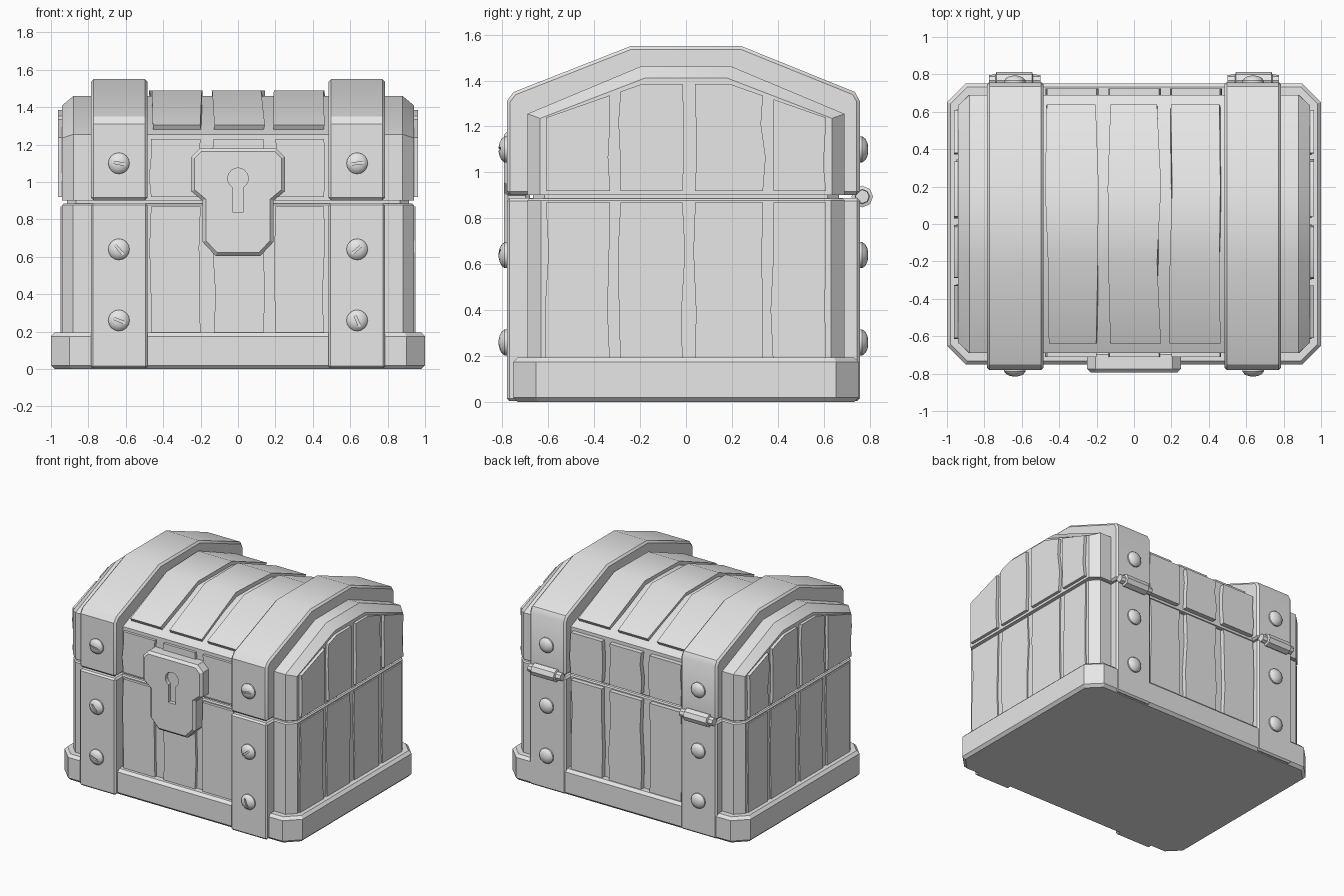
import bpy, bmesh, random
from math import sin, cos, pi, radians

random.seed(4)
cube = bpy.data.objects.get("Cube")
if cube:
    bpy.data.objects.remove(cube, do_unlink=True)

grey = bpy.data.materials.new("plain grey")
grey.use_nodes = True
grey.diffuse_color = (0.8, 0.8, 0.8, 1)
for node in grey.node_tree.nodes:
    if node.type == 'BSDF_PRINCIPLED':
        node.inputs["Base Color"].default_value = (0.8, 0.8, 0.8, 1)


def place(axis, pos, u, v):
    return {'x': (pos, u, v), 'y': (u, pos, v), 'z': (u, v, pos)}[axis]


def loft(name, axis, sections, bevel=0.0, jitter=0.0, smooth=True):
    """Skin a list of (position, outline) sections along an axis and cap the ends."""
    bm = bmesh.new()
    rings = []
    for pos, outline in sections:
        rings.append([bm.verts.new(place(axis, pos + random.uniform(-jitter, jitter), u, v))
                      for u, v in outline])
    for a, b in zip(rings, rings[1:]):
        for i in range(len(a)):
            j = (i + 1) % len(a)
            bm.faces.new((a[i], a[j], b[j], b[i]))
    bm.faces.new(rings[0])
    bm.faces.new(rings[-1])
    bmesh.ops.recalc_face_normals(bm, faces=bm.faces)
    if bevel:
        sharp = [e for e in bm.edges if e.calc_face_angle(0) > 1.0]
        bmesh.ops.bevel(bm, geom=sharp, offset=bevel, segments=1, affect='EDGES', clamp_overlap=True)
    mesh = bpy.data.meshes.new(name)
    bm.to_mesh(mesh)
    bm.free()
    mesh.materials.append(grey)
    if smooth:
        mesh.shade_smooth()
        mesh.set_sharp_from_angle(angle=radians(30))
    obj = bpy.data.objects.new(name, mesh)
    bpy.context.collection.objects.link(obj)
    return obj


def prism(name, axis, outline, a, b, **options):
    return loft(name, axis, [(a, outline), (b, outline)], **options)


def mirrored(half):
    """Complete a symmetric outline from its right half, listed bottom to top."""
    return half + [(-u, v) for u, v in reversed(half)]


def octagon(w, d, c):
    return mirrored([(w - c, -d), (w, c - d), (w, d - c), (w - c, d)])


def circle(r, n=16, cu=0.0, cv=0.0):
    return [(cu + r * cos(2 * pi * i / n), cv + r * sin(2 * pi * i / n)) for i in range(n)]


def cut(obj, cutter):
    cutter.hide_render = True
    cutter.hide_viewport = True
    mod = obj.modifiers.new("cut", 'BOOLEAN')
    mod.operation = 'DIFFERENCE'
    mod.solver = 'EXACT'
    mod.object = cutter


def plank(name, axis, u0, u1, bottom, top, a, b, kinks=()):
    """Slightly crooked board; top is a height function of u."""
    def edge(u):
        return [(u + random.uniform(-0.012, 0.012), bottom + (top(u) - bottom) * t) for t in (0.35, 0.7)]
    ridge = [(k, top(k)) for k in sorted(kinks, reverse=True) if u0 < k < u1]
    outline = ([(u0, bottom), (u1, bottom)] + edge(u1) + [(u1, top(u1))] + ridge
               + [(u0, top(u0))] + edge(u0)[::-1])
    prism(name, axis, outline, a, b)


# Plinth, chest and lid
prism("plinth", 'z', octagon(1.0, 0.752, 0.1), 0, 0.195, bevel=0.02)
prism("chest_body", 'z', octagon(0.94, 0.69, 0.058), 0.1, 0.886, bevel=0.008)
prism("inner_core", 'z', octagon(0.915, 0.665, 0.05), 0.85, 0.95)
lid_mid = mirrored([(0.69, 0.902), (0.69, 1.255), (0.2, 1.46)])
lid_end = mirrored([(0.635, 0.902), (0.635, 1.235), (0.18, 1.41)])
loft("lid", 'x', [(-0.94, lid_end), (-0.88, lid_mid), (0.88, lid_mid), (0.94, lid_end)])

# Boards between the straps, on the front, back and over the lid
roof = mirrored([(0.6, 1.24), (0.64, 1.305), (0.2, 1.49)])
roof += [(-0.18, 1.42), (0.18, 1.42)]
for x0, x1 in ((-0.465, -0.2), (-0.13, 0.135), (0.2, 0.46)):
    prism("roof_board", 'x', roof, x0, x1, jitter=0.012)
    for side, a, b in (("front", -0.66, -0.71), ("back", 0.66, 0.725)):
        plank(side + "_chest_board", 'y', x0, x1, 0.15, lambda u: 0.87, a, b)
        plank(side + "_lid_board", 'y', x0, x1, 0.92, lambda u: 1.23, a, b)


# Boards on the two ends
def end_height(y):
    return 1.385 - max(0, abs(y) - 0.19) * 0.35


for s in (-1, 1):
    for y0, y1 in ((-0.61, -0.33), (-0.285, -0.015), (0.04, 0.335), (0.38, 0.61)):
        plank("end_chest_board", 'x', y0, y1, 0.15, lambda u: 0.87, s * 0.9, s * 0.95)
        plank("end_lid_board", 'x', y0, y1, 0.92, end_height, s * 0.9, s * 0.962, kinks=(-0.19, 0.19))

# Straps with screws and hinges
strap_low = [(-0.78, 0.005), (0.757, 0.005), (0.757, 0.888), (-0.78, 0.888)]
strap_top = [(-0.78, 0.902), (0.757, 0.902), (0.757, 1.31), (0.735, 1.35), (0.24, 1.55),
             (-0.24, 1.55), (-0.75, 1.35), (-0.78, 1.31)]
for s in (-1, 1):
    prism("lower_strap", 'x', strap_low, s * 0.483, s * 0.787, bevel=0.012)
    prism("lid_strap", 'x', strap_top, s * 0.483, s * 0.787, bevel=0.014)
    for z in (0.26, 0.64, 1.1):
        for face, y, d in (("front", -0.775, -1), ("back", 0.753, 1)):
            screw = loft(face + "_screw", 'y', [
                (y + d * h, circle(r, 16, s * 0.637, z))
                for h, r in ((-0.01, 0.057), (0.014, 0.057), (0.028, 0.046), (0.036, 0.03), (0.04, 0.012))])
            if d < 0:
                t = random.uniform(0, pi)
                slot = [(s * 0.637 + p * cos(t) - q * sin(t), z + p * sin(t) + q * cos(t))
                        for p, q in ((-0.036, -0.006), (0.036, -0.006), (0.036, 0.006), (-0.036, 0.006))]
                cut(screw, prism("slot_cutter", 'y', slot, -0.85, -0.803, smooth=False))
    loft("hinge_barrel", 'x', [
        (s * x, circle(r, 8, 0.767, 0.895))
        for x, r in ((0.5, 0.03), (0.54, 0.032), (0.545, 0.047), (0.735, 0.047), (0.74, 0.032), (0.775, 0.03))])

# Lock plate with a recessed keyhole
plate = mirrored([(0.12, 0.605), (0.19, 0.68), (0.19, 0.9), (0.25, 0.95), (0.25, 1.135), (0.205, 1.18)])
lock = prism("lock_plate", 'y', plate, -0.68, -0.793, bevel=0.018, smooth=False)
arc = [(0.055 * cos(radians(a)), 1.02 + 0.055 * sin(radians(a))) for a in range(-57, 238, 21)]
keyhole = arc + [(-0.03, 0.84), (0.03, 0.84)]
cut(lock, prism("keyhole_cutter", 'y', keyhole, -0.9, -0.765, smooth=False))
